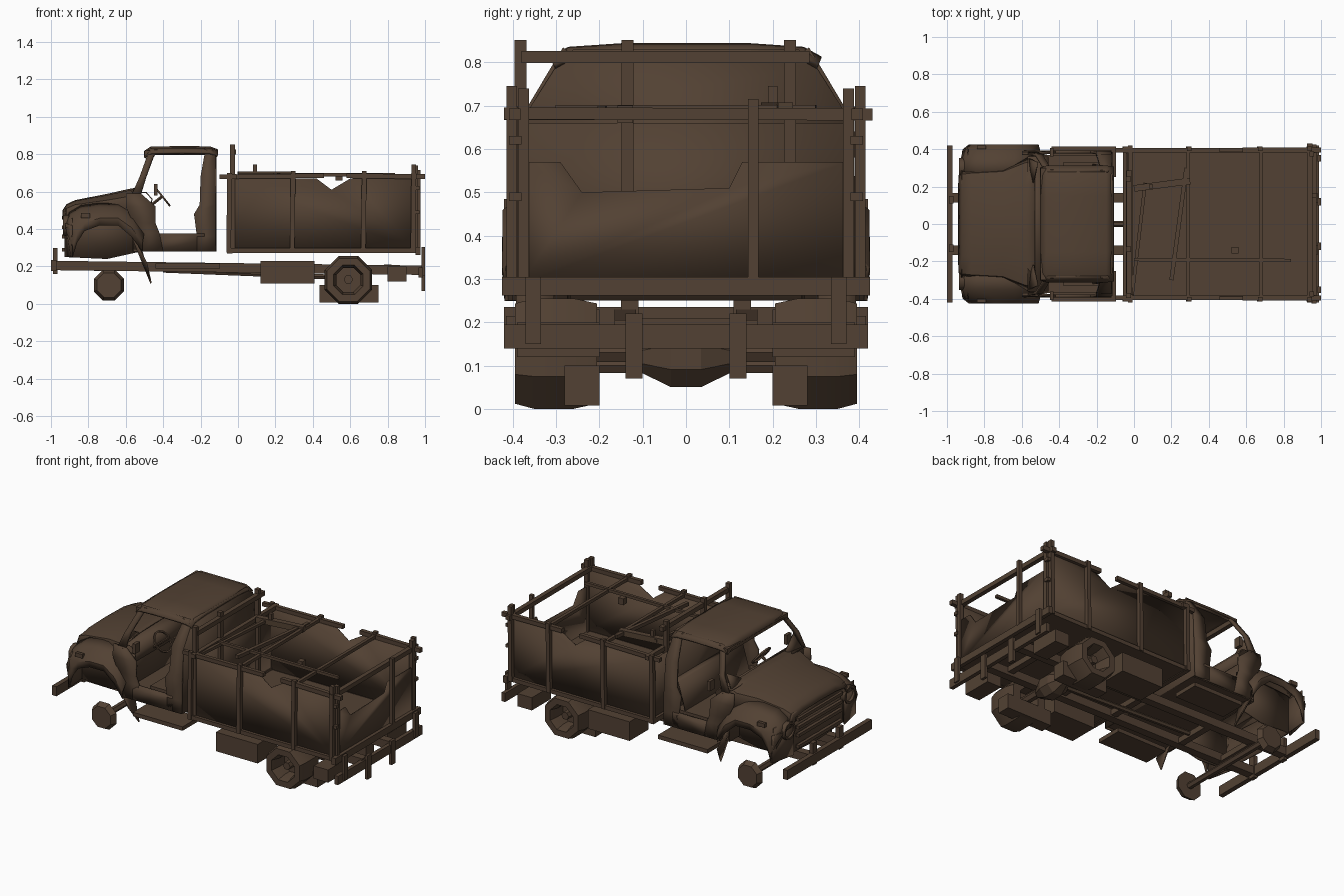
import bpy, bmesh, math
from mathutils import Vector, Matrix

if "Cube" in bpy.data.objects:
    bpy.data.objects.remove(bpy.data.objects["Cube"])

rust = bpy.data.materials.new("rusty_brown")
rust.diffuse_color = (0.085, 0.053, 0.033, 1)
rust.use_nodes = True
rust.node_tree.nodes["Principled BSDF"].inputs["Base Color"].default_value = rust.diffuse_color


def finish(name, bm, mirror=False, thick=0):
    if mirror:
        geo = bmesh.ops.duplicate(bm, geom=bm.verts[:] + bm.edges[:] + bm.faces[:])["geom"]
        for v in geo:
            if isinstance(v, bmesh.types.BMVert):
                v.co.y *= -1
    bmesh.ops.recalc_face_normals(bm, faces=bm.faces[:])
    me = bpy.data.meshes.new(name)
    bm.to_mesh(me)
    bm.free()
    me.materials.append(rust)
    ob = bpy.data.objects.new(name, me)
    bpy.context.collection.objects.link(ob)
    if thick:
        m = ob.modifiers.new("thickness", "SOLIDIFY")
        m.thickness, m.offset = thick, 0
    return ob


def box(name, x, y, z, mirror=False):
    bm = bmesh.new()
    c = [(a + b) / 2 for a, b in (x, y, z)]
    s = [b - a for a, b in (x, y, z)]
    bmesh.ops.create_cube(bm, size=1, matrix=Matrix.Translation(c) @ Matrix.Diagonal((*s, 1)))
    return finish(name, bm, mirror)


def bar(name, p, q, w=0.022, sides=4, mirror=False, w2=None):
    """Straight bar or rod between two points."""
    bm = bmesh.new()
    p, q = Vector(p), Vector(q)
    d = q - p
    k = 0.7071 if sides == 4 else 0.5
    mat = Matrix.Translation((p + q) / 2) @ d.to_track_quat('Z', 'Y').to_matrix().to_4x4() \
        @ Matrix.Rotation(math.pi / sides, 4, 'Z')
    bmesh.ops.create_cone(bm, cap_ends=True, segments=sides, radius1=w * k,
                          radius2=(w2 or w) * k, depth=d.length, matrix=mat)
    return finish(name, bm, mirror)


def sheet(name, rows, mirror=False, thick=0.006):
    """Surface through rows of points."""
    bm = bmesh.new()
    g = [[bm.verts.new(p) for p in r] for r in rows]
    for a, b in zip(g, g[1:]):
        for i in range(len(a) - 1):
            bm.faces.new((a[i], a[i + 1], b[i + 1], b[i]))
    return finish(name, bm, mirror, thick)


def plate(name, pts, mirror=False, thick=0.008):
    bm = bmesh.new()
    bm.faces.new([bm.verts.new(p) for p in pts])
    return finish(name, bm, mirror, thick)


def ring(name, c, profile, axis, n=8, mirror=False):
    """Closed (radius, offset) profile turned about an axis."""
    bm = bmesh.new()
    rot = Vector(axis).to_track_quat('Z', 'Y').to_matrix()
    vs = [[bm.verts.new(Vector(c) + rot @ Vector((r * math.cos(t), r * math.sin(t), o)))
           for r, o in profile] for t in ((i + .5) * 2 * math.pi / n for i in range(n))]
    m = len(profile)
    for i in range(n):
        a, b = vs[i], vs[(i + 1) % n]
        for j in range(m):
            bm.faces.new((a[j], a[(j + 1) % m], b[(j + 1) % m], b[j]))
    return finish(name, bm, mirror)


# --- chassis
bar("chassis_rail", (-.97, .14, .205), (.98, .14, .18), .05, mirror=True)
for x in (-.75, -.44, .05, .42, .8):
    box("chassis_crossmember", (x - .02, x + .02), (-.14, .14), (.175, .21))
box("front_bumper", (-1, -.97), (-.42, .42), (.175, .235))
box("front_bumper_bracket", (-.99, -.965), (.11, .15), (.16, .3), True)
box("rear_bumper", (.965, .99), (-.42, .42), (.14, .195))
box("rear_bumper_post", (.982, 1), (.1, .14), (.07, .22), True)
box("rear_outer_post", (.982, 1), (.335, .37), (.15, .305), True)
box("side_tank", (.12, .41), (.2, .39), (.11, .23), True)
box("rear_side_box", (.8, .9), (.2, .39), (.12, .2), True)

# --- axles, hubs and wheels
bar("front_axle", (-.69, -.36, .1), (-.69, .36, .1), .04, 6)
bar("front_hub", (-.69, .34, .1), (-.69, .375, .1), .175, 8, True, .14)
bar("rear_axle", (.59, -.36, .13), (.59, .36, .13), .05, 6)
bar("differential", (.59, .035, .12), (.59, .12, .12), .15, 8, True, .06)
bar("differential_middle", (.59, -.035, .12), (.59, .035, .12), .15, 8)
ring("rear_tire", (.59, .3, .128), [(.125, -.095), (.138, -.04), (.138, .05), (.125, .095), (.085, .095),
     (.07, .04), (.07, -.095)], (0, 1, 0), mirror=True)
bar("rear_wheel_disc", (.59, .27, .125), (.59, .29, .125), .145, 8, True)
box("flat_inner_tire", (.435, .75), (.2, .28), (.008, .1), True)
bar("drive_shaft", (-.4, 0, .18), (.59, 0, .14), .03, 6)


# --- cab sides, with empty door openings
def cab_y(z):
    if z < .68:
        return .385 - max(0, z - .5) * .1
    return .367 - (z - .68) * .6


def ladder(name, steps):
    sheet(name, [[(a, cab_y(z), z), (b, cab_y(z), z)] for a, b, z in steps], True, .016)


ladder("rear_door_pillar", [(-.22, -.12, .28), (-.22, -.12, .36), (-.235, -.12, .48), (-.205, -.12, .53),
                            (-.2, -.12, .68), (-.18, -.12, .79), (-.18, -.14, .83)])
ladder("windshield_pillar", [(-.57, -.52, .58), (-.525, -.49, .68), (-.485, -.45, .79), (-.46, -.43, .82)])
ladder("door_header", [(-.485, -.14, .8), (-.46, -.14, .83)])
ladder("cowl_side", [(-.52, -.4, .28), (-.53, -.42, .38), (-.56, -.44, .43), (-.6, -.44, .52), (-.6, -.52, .59)])
ladder("door_sill", [(-.46, -.18, .28), (-.46, -.18, .345), (-.42, -.18, .375)])
plate("cab_back", [(-.12, y, z) for y, z in ((-.385, .28), (.385, .28), (.37, .68), (.3, .79), (.26, .83),
                                          (-.26, .83), (-.3, .79), (-.37, .68))], thick=.012)
sheet("cab_roof", [[(x, y * k, z - d) for y, d in ((-.31, .03), (-.27, .008), (-.15, 0), (.15, 0), (.27, .008),
                                                 (.31, .03))]
                  for x, z, k in ((-.5, .812, .96), (-.465, .835, 1), (-.3, .838, 1), (-.15, .836, 1),
                                  (-.11, .82, .98))], thick=.012)
box("cab_floor", (-.56, -.12), (-.37, .37), (.28, .292))
plate("firewall", [(-.56, y, z) for y, z in ((-.37, .28), (.37, .28), (.36, .59), (-.36, .59))])
box("running_board", (-.44, -.095), (.25, .415), (.19, .215), True)
bar("windshield_top_bar", (-.485, -.3, .805), (-.485, .3, .805), .028)
sheet("dashboard", [[(x, y, z) for x, z in ((-.57, .6), (-.49, .595), (-.46, .56), (-.47, .5))] for y in (-.36, .36)])
box("seat_base", (-.38, -.16), (-.33, .33), (.295, .365))
sheet("seat_back", [[(x, y, z) for x, z in ((-.22, .36), (-.17, .53), (-.13, .53))] for y in (-.32, .32)])
plate("windshield_corner", [(-.56, .35, .6), (-.54, .2, .605), (-.515, .33, .68)], True)
box("side_mirror", (-.45, -.43), (.36, .405), (.58, .64), True)

# steering wheel
axis = (.75, 0, .6)
ring("steering_wheel", (-.405, -.17, .575), [(.07, -.005), (.07, .005), (.06, .005), (.06, -.005)], axis, 12)
bar("steering_column", (-.405, -.17, .575), (-.53, -.17, .475), .018, 6)
bar("steering_spoke", (-.405, -.235, .575), (-.405, -.105, .575), .01)

# --- hood, nose and fenders
sheet("hood", [[(x, y * w, zt - d * h) for y, d in ((-1, 1), (-.93, .3), (-.6, .06), (0, 0), (.6, .06), (.93, .3), (1, 1))]
               for x, w, zt, h in ((-.935, .26, .5, .05), (-.915, .285, .53, .07), (-.87, .29, .552, .08),
                                   (-.7, .3, .585, .11), (-.58, .35, .612, .13), (-.53, .36, .62, .06))])
sheet("nose_panel", [[(-.92 + abs(y) * .08, y, z) for y in (-.4, -.28, 0, .28, .4)] for z in (.25, .35, .46)])
plate("nose_top", [(-.92, y, z) for y, z in ((-.3, .45), (.3, .45), (.26, .51), (-.26, .51))])
for z in (.29, .36, .41, .46):
    bar("grille_bar", (-.93, -.22, z), (-.93, .22, z), .02)
ring("headlight_ring", (-.915, .3, .42), [(.055, -.02), (.055, .02), (.042, .02), (.042, -.02)], (1, 0, 0), 10, True)
top = [(-.92, .43), (-.9, .48), (-.84, .515), (-.74, .53), (-.64, .53), (-.57, .5), (-.51, .42)]
arch = [(-.885, .25), (-.86, .33), (-.82, .39), (-.74, .42), (-.64, .42), (-.57, .36), (-.51, .28)]
sheet("front_fender", [[(t[0], .27, t[1] + .01), (t[0], .35, t[1] - .015), (t[0] + .005, .395, t[1] - .05),
                        (a[0], .42, (a[1] * 2 + t[1]) / 3), (a[0], .415, a[1])]
                       for t, a in zip(top, arch)], True, .008)
plate("fender_front", [(-.925, .25, .25), (-.89, .415, .25), (-.89, .415, .42), (-.92, .36, .43), (-.925, .25, .43)], True)
plate("inner_fender", [(x, .27, z) for x, z in ((-.92, .25), (-.7, .24), (-.52, .28), (-.52, .5), (-.9, .5))], True)
plate("fender_flap", [(-.57, .4, .37), (-.52, .3, .3), (-.465, .32, .11), (-.49, .39, .22)], True)
box("fender_handle", (-.84, -.79), (.4, .42), (.46, .485), True)

# --- cargo bed panels, open along ragged top edges
box("bed_floor", (-.05, .96), (-.39, .39), (.275, .287))
plate("bed_side", [(x, .385, z) for x, z in ((-.05, .29), (.95, .29), (.95, .67), (.6, .67), (.5, .61), (.42, .67),
                                            (-.05, .67))], True)
plate("tailgate", [(.95, y, z) for y, z in ((-.38, .29), (.38, .29), (.37, .57), (.13, .57), (.1, .51), (-.24, .5),
                                          (-.29, .57), (-.38, .57))])
plate("bed_front", [(-.04, y, z) for y, z in ((-.38, .29), (.38, .29), (.38, .66), (-.38, .66))])
bar("bed_bottom_rail", (-.06, .395, .285), (.97, .395, .285), .025, mirror=True)
box("bed_rear_beam", (.95, .975), (-.425, .425), (.262, .305))
box("bed_front_beam", (-.06, -.03), (-.41, .41), (.27, .3))

# --- stake posts and rails
for x, z in ((-.05, .7), (.29, .71), (.67, .71), (.935, .745)):
    bar("side_stake", (x, .402, .275), (x + .005, .402, z), .025, mirror=True)
for y in (-.382, -.135, .24):
    bar("front_stake", (-.03, y, .28), (-.03, y, .852), .027)
bar("rear_stake", (.965, .155, .3), (.965, .155, .715), .024)
bar("rear_corner_stake", (.95, .375, .28), (.95, .375, .74), .026, mirror=True)
bar("front_top_rail", (-.025, -.38, .812), (-.025, .285, .812), .028)
bar("front_middle_rail", (-.02, -.42, .68), (-.02, .42, .68), .026)
bar("rear_top_rail", (.94, -.42, .682), (.94, .43, .68), .028)
bar("side_rail_front", (-.1, .395, .68), (.46, .395, .685), .024, mirror=True)
bar("side_rail_rear", (.58, .395, .685), (1, .395, .68), .026, mirror=True)
for z in (.49, .62):
    box("rail_bracket", (.94, .97), (.38, .408), (z - .01, z + .01), True)
for x in (.29, .68):
    bar("cross_rail", (x, -.4, .685), (x, .4, .685), .02)
bar("lengthwise_rail", (.0, -.19, .69), (.84, -.195, .69), .018)
bar("loose_slat", (-.01, -.38, .675), (.06, .22, .69), .018)
bar("loose_slat", (.2, -.3, .69), (.28, .3, .69), .022)
bar("loose_plank", (0, .19, .69), (.3, .23, .69), .035)
bar("loose_stub", (.09, .2, .68), (.09, .2, .745), .022)
bar("loose_stub", (.54, -.14, .66), (.54, -.14, .7), .035)

# soften curved panels, keeping edges sharp
for ob in bpy.context.collection.objects:
    ob.select_set(True)
    bpy.context.view_layer.objects.active = ob
bpy.ops.object.shade_smooth_by_angle(angle=math.radians(40))
